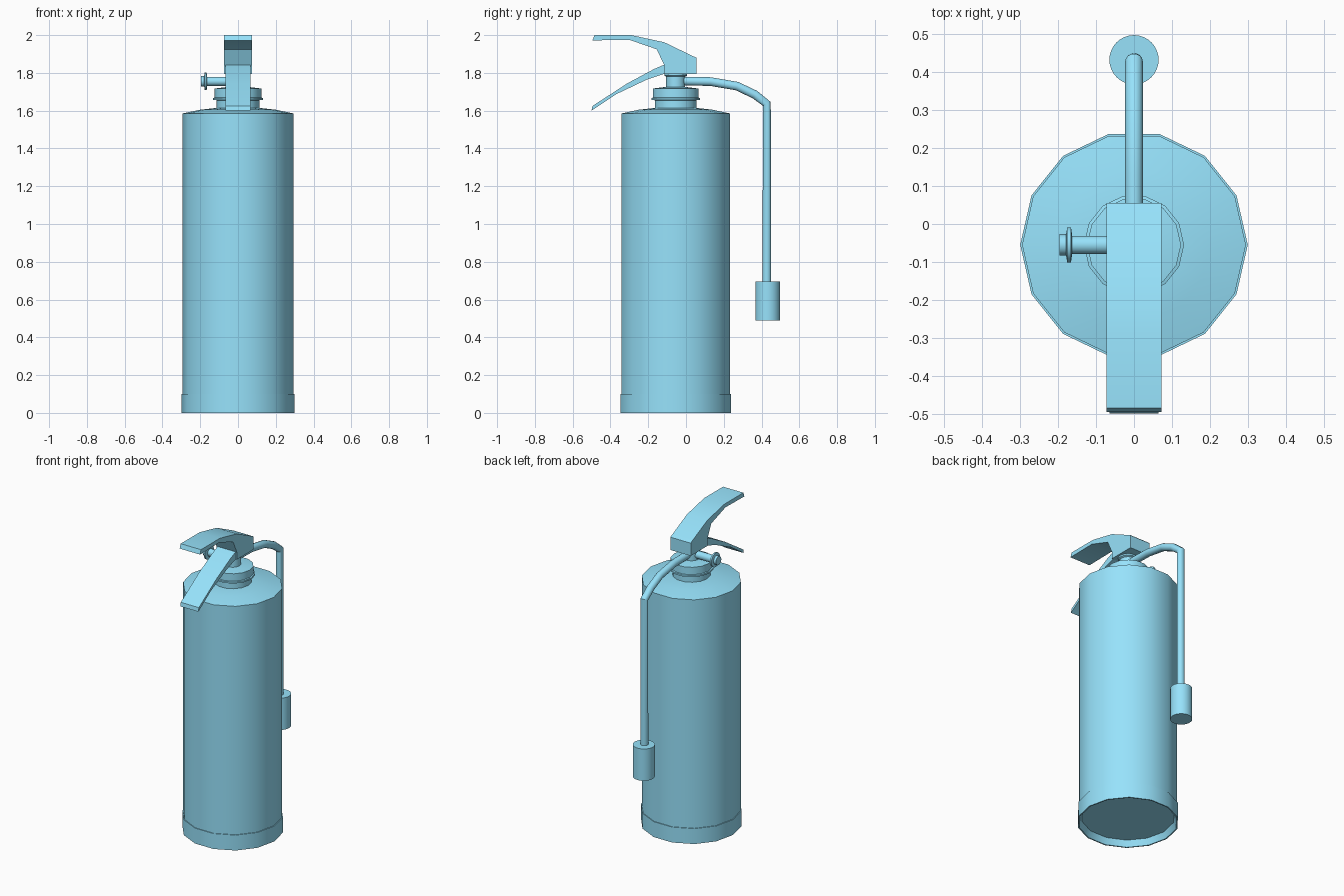
import bpy, bmesh, math
from mathutils import Matrix, Vector

if "Cube" in bpy.data.objects:
    bpy.data.objects.remove(bpy.data.objects["Cube"])

AXIS_Y = -0.055  # tank axis

blue = bpy.data.materials.new("light_blue")
blue.diffuse_color = (0.31, 0.765, 0.97, 1.0)
blue.use_nodes = True
blue.node_tree.nodes["Principled BSDF"].inputs["Base Color"].default_value = blue.diffuse_color


def finish(name, bm, angle=32):
    bmesh.ops.recalc_face_normals(bm, faces=bm.faces)
    mesh = bpy.data.meshes.new(name)
    bm.to_mesh(mesh)
    bm.free()
    mesh.materials.append(blue)
    ob = bpy.data.objects.new(name, mesh)
    bpy.context.collection.objects.link(ob)
    bpy.ops.object.select_all(action='DESELECT')
    bpy.context.view_layer.objects.active = ob
    ob.select_set(True)
    bpy.ops.object.shade_smooth_by_angle(angle=math.radians(angle))
    return ob


def bridge(bm, rings):
    """Skin consecutive closed rings and cap both ends."""
    n = len(rings[0])
    for a, b in zip(rings, rings[1:]):
        for i in range(n):
            j = (i + 1) % n
            bm.faces.new((a[i], a[j], b[j], b[i]))
    bm.faces.new(rings[0])
    bm.faces.new(rings[-1])


def lathe(name, profile, sides, origin, rot=Matrix.Identity(4)):
    """Revolve (radius, height) points about z."""
    bm = bmesh.new()
    bridge(bm, [[bm.verts.new((r * math.cos(2 * math.pi * i / sides),
                               r * math.sin(2 * math.pi * i / sides), h))
                 for i in range(sides)] for r, h in profile])
    bm.transform(Matrix.Translation(origin) @ rot)
    return finish(name, bm)


def plate(name, upper, lower, half_width):
    """Strip between two (y, z) edge lines, extruded across x."""
    bm = bmesh.new()
    w = half_width
    bridge(bm, [[bm.verts.new(p) for p in (
        (-w, y1, z1), (w, y1, z1), (w, y2, z2), (-w, y2, z2))]
        for (y1, z1), (y2, z2) in zip(upper, lower)])
    return finish(name, bm)


# Tank with foot band, recessed underside and shallow domed shoulder
lathe("tank", [(0.277, 0.04), (0.292, 0.0), (0.30, 0.0), (0.30, 0.10),
               (0.295, 0.10), (0.295, 1.585), (0.20, 1.605), (0.11, 1.615)],
      14, (0, AXIS_Y, 0))

# Threaded collar with a thin lip
lathe("collar", [(0.113, 1.60), (0.113, 1.655), (0.132, 1.657), (0.132, 1.667),
                 (0.124, 1.669), (0.124, 1.717), (0.06, 1.725)],
      14, (0, AXIS_Y, 0))

# Valve neck under the handle
lathe("valve_neck", [(0.05, 1.72), (0.05, 1.78), (0.06, 1.785), (0.06, 1.81)],
      24, (0, AXIS_Y, 0))

# Squeeze lever with its pivot block (top) and carrying handle (bottom)
plate("squeeze_lever",
      [(-0.485, 2.0), (-0.29, 2.0), (-0.115, 1.962), (0.055, 1.88)],
      [(-0.495, 1.972), (-0.30, 1.975), (-0.155, 1.925), (-0.115, 1.84)], 0.073)
plate("lever_block", [(-0.115, 1.96), (0.055, 1.878)],
      [(-0.115, 1.795), (0.055, 1.795)], 0.073)
plate("carry_handle",
      [(-0.10, 1.85), (-0.17, 1.82), (-0.31, 1.745), (-0.495, 1.625)],
      [(-0.10, 1.80), (-0.21, 1.763), (-0.37, 1.687), (-0.50, 1.60)], 0.065)

# Safety pin sticking out to the left
lathe("safety_pin", [(0.024, 0.0), (0.024, 0.163), (0.046, 0.166), (0.046, 0.176),
                     (0.028, 0.179), (0.028, 0.196)],
      20, (0, AXIS_Y, 1.755), Matrix.Rotation(-math.pi / 2, 4, 'Y'))

# Hose arching over the back, then hanging straight down
path = [Vector((0, y, z)) for y, z in
        [(-0.03, 1.757), (0.13, 1.754), (0.27, 1.73), (0.365, 1.685),
         (0.428, 1.636), (0.428, 0.68)]]
bm = bmesh.new()
N, RADIUS, rings = 14, 0.0235, []
for k, p in enumerate(path):
    d_in = (p - path[max(k - 1, 0)]).normalized()
    d_out = (path[min(k + 1, len(path) - 1)] - p).normalized()
    up = Vector((1, 0, 0)).cross((d_in + d_out).normalized())
    rings.append([bm.verts.new(p + RADIUS * (
        Vector((math.cos(2 * math.pi * i / N), 0, 0))
        + up * math.sin(2 * math.pi * i / N))) for i in range(N)])
bridge(bm, rings)
finish("hose", bm)

# Discharge nozzle
lathe("nozzle", [(0.065, 0.488), (0.065, 0.695)], 32, (0, 0.433, 0))
